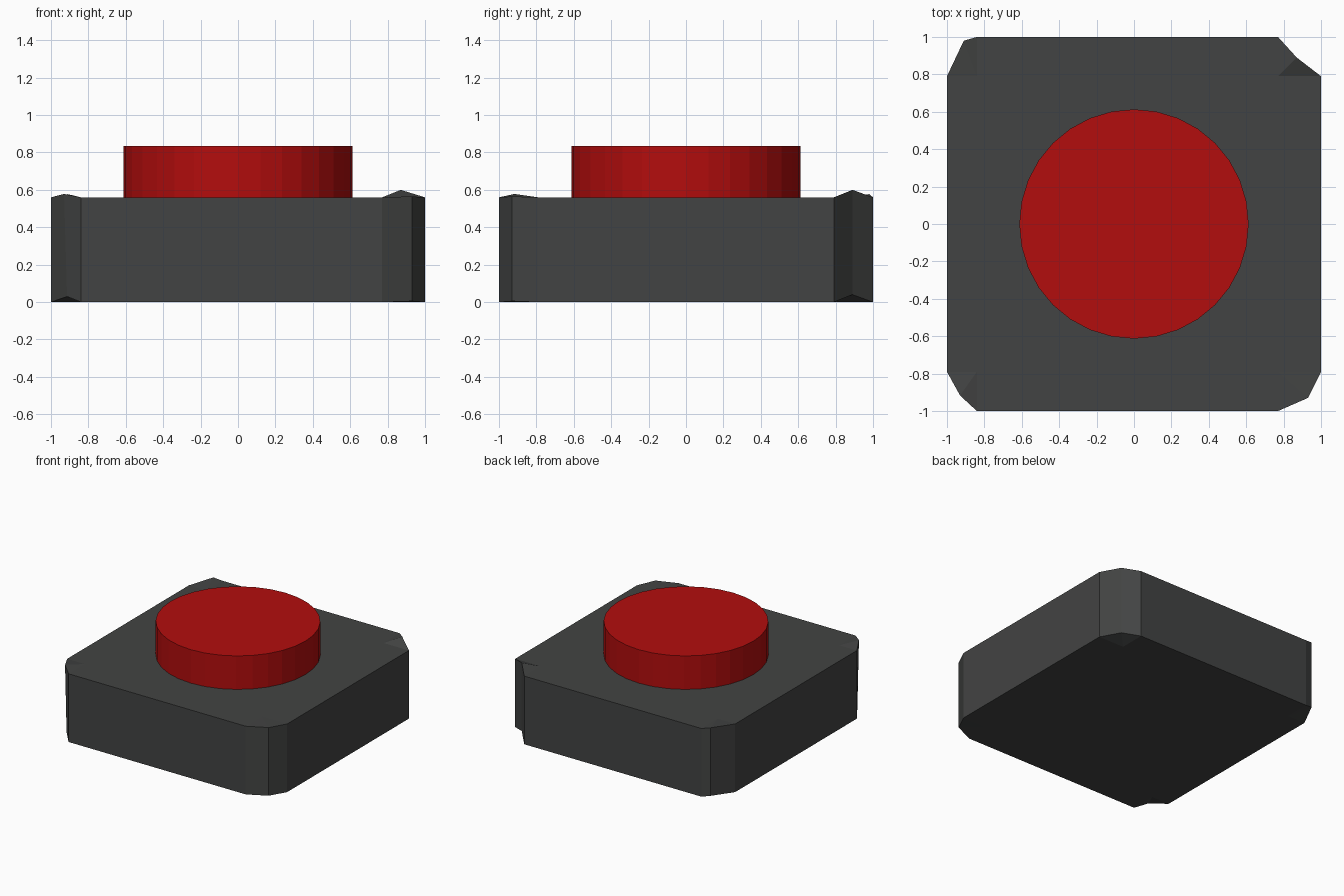
import bpy, bmesh

if "Cube" in bpy.data.objects:
    bpy.data.objects.remove(bpy.data.objects["Cube"])


def paint(obj, name, rgb):
    mat = bpy.data.materials.new(name)
    mat.diffuse_color = (*rgb, 1)
    mat.use_nodes = True
    mat.node_tree.nodes["Principled BSDF"].inputs["Base Color"].default_value = mat.diffuse_color
    obj.data.materials.append(mat)


# Housing: square block with four uneven, slightly lifted corners
H = 0.56
X0, X1, Y = -0.84, 0.77, 0.79
# sign x, sign y, inner x, top corner point, bottom corner point
corners = [
    (1, -1, X1, (0.93, -0.93, 0.565), (0.93, -0.93, 0.005)),
    (1, 1, X1, (0.87, 0.89, 0.60), (0.87, 0.89, 0.04)),
    (-1, 1, X0, (-0.91, 0.98, 0.577), (-0.91, 0.98, 0.018)),
    (-1, -1, X0, (-0.93, -0.917, 0.578), (-0.914, -0.92, 0.03)),
]
bm = bmesh.new()
rings = []
for level, z in enumerate((0, H)):
    outline, inner = [], []
    for sx, sy, ix, top, bottom in corners:
        on_end = bm.verts.new((ix, sy, z))
        tip = bm.verts.new(top if level else bottom)
        on_side = bm.verts.new((sx, sy * Y, z))
        inside = bm.verts.new((ix, sy * Y, z))
        # each corner patch folds along the line from inside to tip
        bm.faces.new((inside, on_end, tip))
        bm.faces.new((inside, tip, on_side))
        first, last = (on_end, on_side) if sx * sy < 0 else (on_side, on_end)
        outline += [first, tip, last]
        inner.append(inside)
    # middle of the level and the four strips around it
    bm.faces.new(inner)
    for i in range(4):
        j = (i + 1) % 4
        bm.faces.new((inner[i], outline[3 * i + 2], outline[3 * j], inner[j]))
    rings.append(outline)
# Side walls
for i in range(12):
    j = (i + 1) % 12
    bm.faces.new((rings[0][i], rings[0][j], rings[1][j], rings[1][i]))
bmesh.ops.recalc_face_normals(bm, faces=bm.faces)
mesh = bpy.data.meshes.new("housing")
bm.to_mesh(mesh)
bm.free()
housing = bpy.data.objects.new("housing", mesh)
bpy.context.collection.objects.link(housing)
paint(housing, "dark_grey", (0.055, 0.057, 0.056))

# Round push button
TOP = 0.835
bpy.ops.mesh.primitive_cylinder_add(vertices=32, radius=0.613, depth=TOP - H,
                                    location=(0, 0, (TOP + H) / 2))
button = bpy.context.object
button.name = "push_button"
paint(button, "red", (0.45, 0.004, 0.004))
